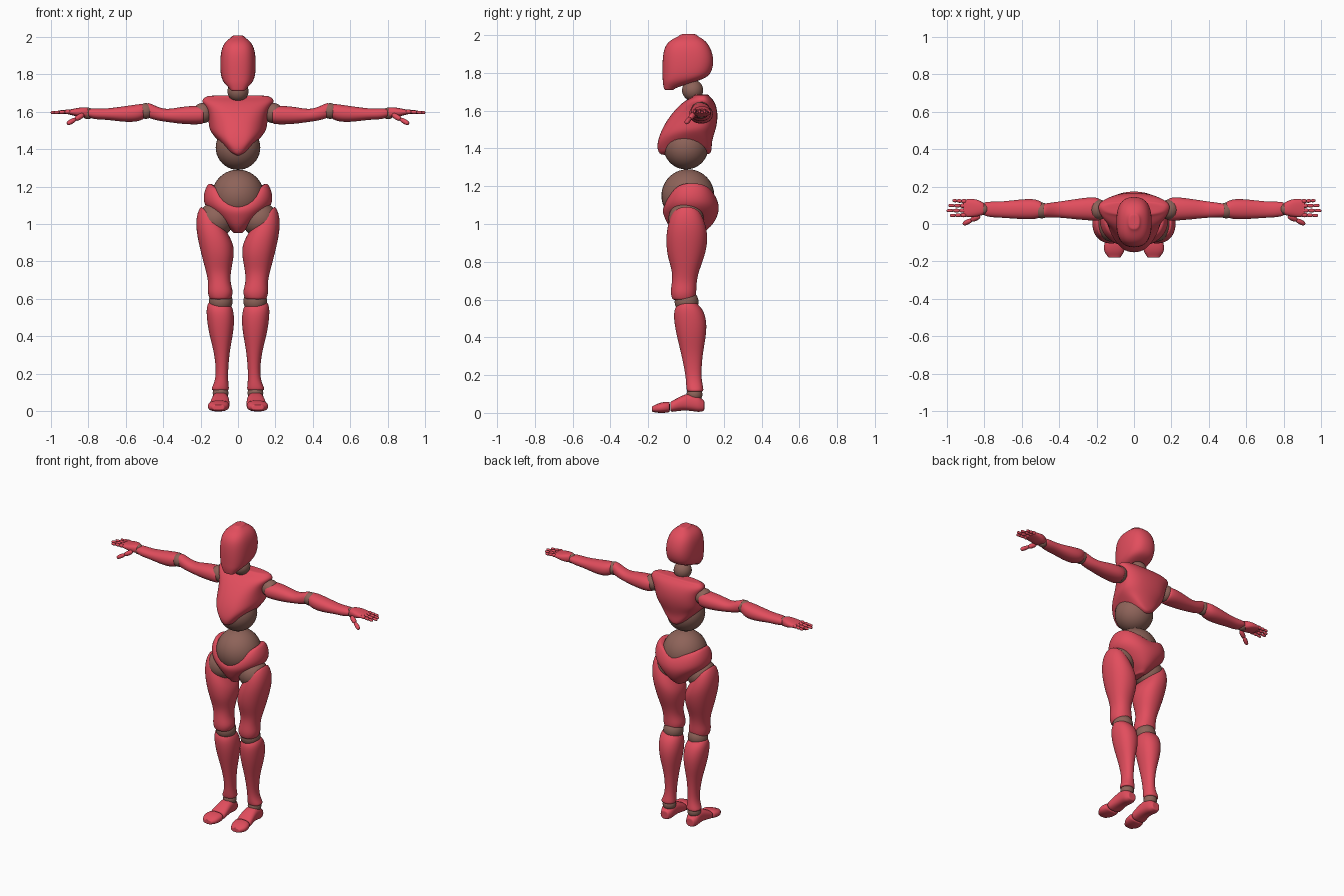
import bpy, bmesh, math
from mathutils import Vector


def material(name, rgb):
    m = bpy.data.materials.new(name)
    m.diffuse_color = (*rgb, 1)
    return m


RED = material("red_shell", (0.76, 0.075, 0.11))
BROWN = material("brown_joint", (0.27, 0.125, 0.1))


def finish(name, bm, mat, mirror, subdiv=0):
    bmesh.ops.recalc_face_normals(bm, faces=bm.faces)
    for f in bm.faces:
        f.smooth = True
    me = bpy.data.meshes.new(name)
    bm.to_mesh(me)
    bm.free()
    me.materials.append(mat)
    ob = bpy.data.objects.new(name, me)
    bpy.context.collection.objects.link(ob)
    if mirror:
        ob.modifiers.new("mirror", 'MIRROR').use_mirror_merge = False
    if subdiv:
        s = ob.modifiers.new("smooth", 'SUBSURF')
        s.levels = s.render_levels = subdiv
    return ob


def loft(name, rings, axis='Z', power=2.2, mirror=True, warp=None, edge=0.014, n=20, subdiv=2):
    """Skin rounded sections (t, a0, a1, b0, b1) along an axis, with softly rounded end caps."""
    def cap(r0, r1):
        s = math.copysign(edge, r1[0] - r0[0])
        def shrink(k):
            am, bm_ = (r0[1] + r0[2]) / 2, (r0[3] + r0[4]) / 2
            ah, bh = (r0[2] - r0[1]) / 2 * k, (r0[4] - r0[3]) / 2 * k
            return (r0[0], am - ah, am + ah, bm_ - bh, bm_ + bh)
        return [shrink(0.5), shrink(0.9), (r0[0] + s * 0.7, *r0[1:])]
    full = cap(rings[0], rings[1]) + rings[1:-1] + cap(rings[-1], rings[-2])[::-1]
    bm = bmesh.new()
    loops = []
    for t, a0, a1, b0, b1 in full:
        loop = []
        for i in range(n):
            c, s = math.cos(2 * math.pi * i / n), math.sin(2 * math.pi * i / n)
            a = (a0 + a1) / 2 + (a1 - a0) / 2 * math.copysign(abs(c) ** (2 / power), c)
            b = (b0 + b1) / 2 + (b1 - b0) / 2 * math.copysign(abs(s) ** (2 / power), s)
            co = Vector({'X': (t, a, b), 'Y': (a, t, b), 'Z': (a, b, t)}[axis])
            loop.append(bm.verts.new(warp(co) if warp else co))
        loops.append(loop)
    for p, q in zip(loops, loops[1:]):
        for i in range(n):
            j = (i + 1) % n
            bm.faces.new((p[i], p[j], q[j], q[i]))
    bm.faces.new(loops[0])
    bm.faces.new(loops[-1])
    return finish(name, bm, RED, mirror, subdiv)


def ball(name, centre, r, mirror=True):
    bm = bmesh.new()
    bmesh.ops.create_uvsphere(bm, u_segments=32, v_segments=20, radius=r)
    bmesh.ops.translate(bm, verts=bm.verts, vec=centre)
    return finish(name, bm, BROWN, mirror)


def finger(name, start, end, r, joints):
    """Chain of slim rounded segments running from start to end."""
    start, end = Vector(start), Vector(end)
    d = end - start
    rot = d.to_track_quat('Z', 'Y').to_matrix()
    length = d.length / joints
    bm = bmesh.new()
    for k in range(joints):
        rad = r * (1 - 0.13 * k)
        vs = bmesh.ops.create_uvsphere(bm, u_segments=12, v_segments=10, radius=1)['verts']
        for v in vs:
            z = math.copysign(abs(v.co.z) ** 0.9, v.co.z)
            w = Vector((v.co.x, v.co.y, 0))
            if w.length > 1e-5:
                w = w.normalized() * w.length ** 0.5
            v.co = start + rot @ Vector((w.x * rad, w.y * rad, length * (k + 0.5 + z * 0.52)))
    return finish(name, bm, RED, True)


# Head and neck
loft("head", [(2.005, -.035, .035, -.035, .06), (1.975, -.068, .068, -.085, .10),
              (1.935, -.09, .09, -.118, .132), (1.87, -.097, .097, -.126, .15),
              (1.81, -.095, .095, -.126, .14), (1.775, -.088, .088, -.125, .115),
              (1.75, -.074, .074, -.124, .04), (1.71, -.042, .042, -.118, -.06)],
     power=2.5, mirror=False)
ball("neck_joint", (0, .035, 1.708), .056, False)


# Chest: narrower in front, lower edge arched at the sides
def chest_shape(co):
    front = max(0, min(1, (.12 - co.y) / .26))
    co.x *= 1 - .38 * front
    if co.z < 1.52:
        co.z += .10 * min(1.1, abs(co.x) / .15) ** 1.2 * (1.52 - co.z) / .155
    return co


loft("chest", [(1.685, -.19, .19, .04, .125), (1.655, -.212, .212, -.005, .148),
               (1.615, -.185, .185, -.05, .165), (1.56, -.175, .175, -.095, .17),
               (1.50, -.175, .175, -.13, .16), (1.44, -.168, .168, -.15, .14),
               (1.40, -.14, .14, -.155, .138), (1.362, -.10, .10, -.145, .135)],
     power=2.6, mirror=False, warp=chest_shape)
ball("waist_joint", (0, 0, 1.408), .119, False)
ball("belly_joint", (0, .01, 1.15), .14, False)


# Pelvis: upper edge dips at the centre, lower edge tapers to the crotch
def pelvis_shape(co):
    if co.z > 1.04:
        low = .36 if co.y < 0 else .36 + .3 * min(1, co.y / .12)
        k = min(1, abs(co.x) / .145) ** 1.3
        co.z = 1.04 + (co.z - 1.04) * (low + (1 - low) * k)
    return co


loft("pelvis", [(.952, -.03, .03, -.065, .10), (.99, -.068, .068, -.095, .14),
                (1.04, -.122, .122, -.118, .168), (1.09, -.176, .176, -.125, .176),
                (1.13, -.188, .188, -.125, .175), (1.175, -.182, .182, -.115, .165),
                (1.222, -.165, .165, -.095, .148)], mirror=False, warp=pelvis_shape)


# Legs: thigh top is slanted to follow the pelvis
def thigh_shape(co):
    if co.z > .8:
        co.z += (co.x - .13) * .95 * (co.z - .8) / .22
    return co


ball("hip_joint", (.115, .0, 1.025), .094)
loft("thigh", [(1.03, .052, .203, -.085, .09), (.98, .028, .222, -.10, .108),
               (.92, .02, .227, -.108, .118), (.83, .023, .197, -.10, .10),
               (.75, .037, .172, -.072, .068), (.69, .042, .158, -.075, .056),
               (.64, .024, .164, -.083, .056), (.598, .034, .155, -.076, .05)],
     warp=thigh_shape)
ball("knee_joint", (.092, .003, .588), .063)
loft("shin", [(.582, .04, .162, -.045, .065), (.545, .024, .17, -.066, .093),
              (.48, .018, .166, -.064, .112), (.40, .028, .152, -.048, .106),
              (.31, .046, .126, -.025, .088), (.20, .054, .116, -.002, .08),
              (.15, .051, .128, .0, .088), (.112, .047, .143, .003, .094)])
ball("ankle_joint", (.093, .045, .098), .042)
loft("foot", [(.097, .063, .128, .008, .07), (.065, .052, .14, .003, .096),
              (.02, .05, .138, .012, .108), (-.03, .045, .145, .012, .088),
              (-.082, .044, .152, .004, .064)], axis='Y', power=2.5)
loft("toes", [(-.086, .045, .155, .002, .06), (-.12, .046, .163, -.001, .058),
              (-.15, .052, .16, 0, .05), (-.18, .068, .142, .004, .038)], axis='Y', power=2.5)

# Arms
ball("shoulder_joint", (.188, .077, 1.592), .054)
loft("upper_arm", [(.182, .015, .14, 1.533, 1.632), (.23, .018, .145, 1.53, 1.632),
                   (.31, .024, .134, 1.534, 1.625), (.38, .033, .123, 1.545, 1.61),
                   (.43, .034, .116, 1.551, 1.625), (.485, .035, .11, 1.565, 1.648)], axis='X')
ball("elbow_joint", (.492, .072, 1.603), .042)
loft("forearm", [(.492, .034, .122, 1.562, 1.642), (.53, .024, .135, 1.546, 1.64),
                 (.60, .025, .133, 1.542, 1.63), (.70, .033, .12, 1.557, 1.615),
                 (.76, .035, .12, 1.557, 1.618), (.80, .042, .118, 1.567, 1.615)], axis='X')
ball("wrist_joint", (.802, .08, 1.59), .031)

# Hands
loft("palm", [(.80, .048, .115, 1.567, 1.622), (.83, .04, .13, 1.566, 1.624),
              (.865, .036, .136, 1.575, 1.618), (.91, .038, .132, 1.585, 1.61)],
     axis='X', power=2.6, edge=.008, n=16)
for label, y, tip in (("index", .048, .982), ("middle", .072, .999),
                      ("ring", .097, .99), ("little", .121, .968)):
    finger(label + "_finger", (.895, y, 1.6), (tip, y + (y - .08) * .1, 1.594), .0115, 3)
finger("thumb", (.825, .042, 1.583), (.91, .0, 1.535), .015, 2)
